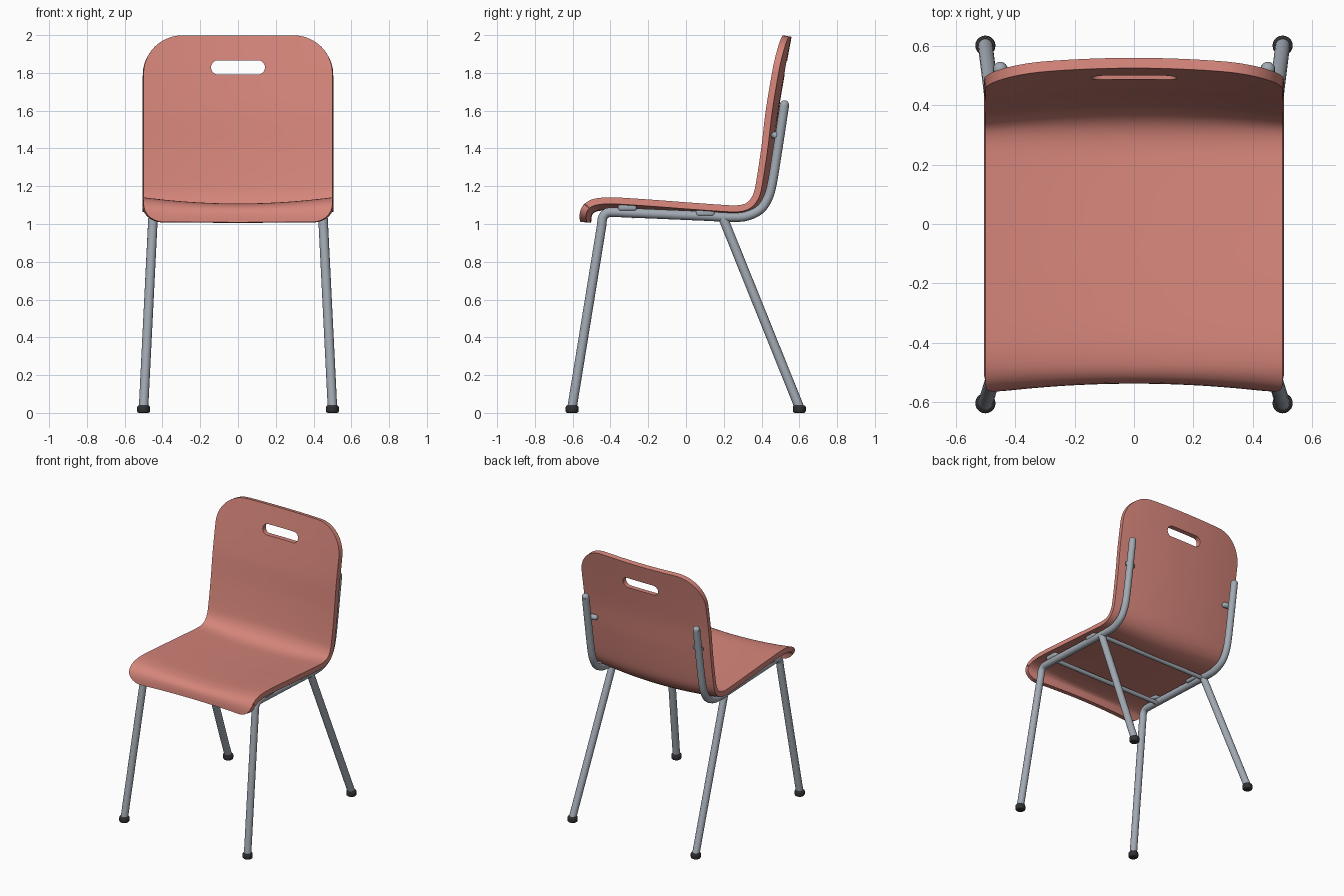
import bpy, bmesh, math
from mathutils import Vector

if "Cube" in bpy.data.objects:
    bpy.data.objects.remove(bpy.data.objects["Cube"])


def material(name, color):
    m = bpy.data.materials.new(name)
    m.diffuse_color = (*color, 1)
    m.use_nodes = True
    m.node_tree.nodes["Principled BSDF"].inputs["Base Color"].default_value = m.diffuse_color
    return m


CORAL = material("coral_plastic", (0.665, 0.235, 0.195))
STEEL = material("grey_steel", (0.36, 0.40, 0.45))
RUBBER = material("dark_rubber", (0.03, 0.03, 0.033))


def select(ob):
    bpy.ops.object.select_all(action='DESELECT')
    ob.select_set(True)
    bpy.context.view_layer.objects.active = ob


def mesh_object(name, bm, mat, smooth=40):
    me = bpy.data.meshes.new(name)
    bm.to_mesh(me)
    bm.free()
    me.materials.append(mat)
    ob = bpy.data.objects.new(name, me)
    bpy.context.collection.objects.link(ob)
    if smooth:
        select(ob)
        bpy.ops.object.shade_smooth_by_angle(angle=math.radians(smooth))
    return ob


def catmull(pts, n=8):
    """Smooth curve through the given points."""
    p = [2 * pts[0] - pts[1]] + pts + [2 * pts[-1] - pts[-2]]
    out = []
    for a, b, c, d in zip(p, p[1:], p[2:], p[3:]):
        for k in range(n):
            t = k / n
            out.append(0.5 * (2 * b + (c - a) * t + (2 * a - 5 * b + 4 * c - d) * t * t
                              + (3 * b - a - 3 * c + d) * t ** 3))
    return out + [pts[-1]]


def tube(name, pts, r, sides=16):
    """Round tube with flat caps swept along the points."""
    bm = bmesh.new()
    rings = []
    side = None
    for i, p in enumerate(pts):
        t = (pts[min(i + 1, len(pts) - 1)] - pts[max(i - 1, 0)]).normalized()
        if side is None:
            side = t.orthogonal()
        side = (side - t * side.dot(t)).normalized()
        up = t.cross(side)
        rings.append([bm.verts.new(p + r * (math.cos(a) * side + math.sin(a) * up))
                      for a in (2 * math.pi * k / sides for k in range(sides))])
    for a, b in zip(rings, rings[1:]):
        for k in range(sides):
            m = (k + 1) % sides
            bm.faces.new((a[k], a[m], b[m], b[k]))
    bm.faces.new(rings[0][::-1])
    bm.faces.new(rings[-1])
    return mesh_object(name, bm, STEEL)


def capsule(name, a, b, r):
    """Rounded-end rod: tube rings shrink towards both tips."""
    bm = bmesh.new()
    d = b - a
    bmesh.ops.create_uvsphere(bm, u_segments=16, v_segments=10, radius=r)
    for v in bm.verts:
        v.co.z += math.copysign(d.length / 2, v.co.z) if abs(v.co.z) > 1e-5 else 0
    rot = d.to_track_quat('Z', 'Y')
    for v in bm.verts:
        v.co = rot @ v.co + (a + b) / 2
    return mesh_object(name, bm, STEEL)


# Shell side profile (y, z), from front lip to top of the back
profile = catmull([Vector(p) for p in (
    (-0.57, 1.012), (-0.565, 1.055), (-0.548, 1.095), (-0.51, 1.125), (-0.46, 1.138),
    (-0.38, 1.141), (-0.2, 1.13), (0.0, 1.115), (0.2, 1.101), (0.27, 1.099),
    (0.318, 1.11), (0.348, 1.142), (0.367, 1.2), (0.398, 1.4), (0.422, 1.6),
    (0.455, 1.8), (0.473, 1.9), (0.492, 2.003))])
lengths = [0.0]
for a, b in zip(profile, profile[1:]):
    lengths.append(lengths[-1] + (b - a).length)
L = lengths[-1]


def at(s):
    s = min(max(s, 0), L)
    for i in range(len(profile) - 1):
        if s <= lengths[i + 1]:
            break
    return profile[i].lerp(profile[i + 1], (s - lengths[i]) / (lengths[i + 1] - lengths[i]))


def corner(x, r):
    """How far a rounded corner cuts in from the end at x."""
    e = max(0.0, abs(x) - (0.5 - r))
    return r - math.sqrt(max(0.0, r * r - e * e))


# Seat shell: profile swept across x, dished in the middle, corners rounded
R_FRONT, R_TOP, DISH, COLS, ROWS = 0.10, 0.21, 0.033, 32, 90
bm = bmesh.new()
grid = []
for i in range(COLS + 1):
    x = 0.5 * math.sin(math.pi / 2 * (2 * i / COLS - 1))
    column = []
    for j in range(ROWS + 1):
        s = L * j / ROWS
        if s < 0.12:
            s += corner(x, R_FRONT) * (1 - s / 0.12)
        elif s > L - 0.26:
            s -= corner(x, R_TOP) * (s - L + 0.26) / 0.26
        t = (at(s + 0.015) - at(s - 0.015)).normalized()
        p = at(s) - Vector((-t.y, t.x)) * DISH * (1 - (x / 0.5) ** 2)
        column.append(bm.verts.new((x, p.x, p.y)))
    grid.append(column)
for a, b in zip(grid, grid[1:]):
    for j in range(ROWS):
        bm.faces.new((a[j], b[j], b[j + 1], a[j + 1]))
shell = mesh_object("seat_shell", bm, CORAL, 0)
mod = shell.modifiers.new("thickness", 'SOLIDIFY')
mod.thickness, mod.offset = 0.035, -1

# Handle slot cut through the back
bm = bmesh.new()
HW, HR, HZ = 0.143, 0.038, 1.829
ring = []
for k in range(24):
    a = 2 * math.pi * (k + 0.5) / 24
    ring.append(bm.verts.new((math.copysign(HW - HR, math.cos(a)) + HR * math.cos(a),
                              0.3, HZ + HR * math.sin(a))))
face = bm.faces.new(ring)
ext = bmesh.ops.extrude_face_region(bm, geom=[face])
for v in ext["geom"]:
    if isinstance(v, bmesh.types.BMVert):
        v.co.y = 0.8
bmesh.ops.recalc_face_normals(bm, faces=bm.faces)
cutter = mesh_object("slot_cutter", bm, CORAL, 0)
cutter.hide_render = True
cut = shell.modifiers.new("slot", 'BOOLEAN')
cut.object, cut.operation, cut.solver = cutter, 'DIFFERENCE', 'EXACT'
select(shell)
bpy.ops.object.modifier_apply(modifier="thickness")
bpy.ops.object.modifier_apply(modifier="slot")
bpy.data.objects.remove(cutter)
bpy.ops.object.shade_smooth_by_angle(angle=math.radians(40))

# Frame, mirrored left and right
for sx, tag in ((-1, "left"), (1, "right")):
    def V(x, y, z):
        return Vector((sx * x, y, z))

    # Front leg, bent into the seat rail and up behind the back
    bend = catmull([V(0.452, -0.447, 0.99), V(0.45, -0.44, 1.035), V(0.45, -0.415, 1.06),
                    V(0.45, -0.37, 1.062)], 5)
    rise = catmull([V(0.45, 0.1, 1.042), V(0.45, 0.24, 1.036), V(0.45, 0.32, 1.042),
                    V(0.45, 0.39, 1.075), V(0.45, 0.43, 1.13), V(0.45, 0.455, 1.21),
                    V(0.45, 0.486, 1.4), V(0.45, 0.521, 1.63)], 5)
    tube("frame_" + tag, [V(0.5, -0.603, 0.03)] + bend + rise, 0.025)
    capsule("frame_tip_" + tag, V(0.45, 0.515, 1.59), V(0.45, 0.521, 1.63), 0.0249)
    # Rear leg
    tube("rear_leg_" + tag, [V(0.5, 0.6, 0.03), V(0.45, 0.195, 1.035)], 0.025)
    # Clips holding the seat, and the pin holding the back
    for y, z, where in ((-0.31, 1.088, "front"), (0.102, 1.06, "rear")):
        bm = bmesh.new()
        bmesh.ops.create_cube(bm, size=1)
        for v in bm.verts:
            v.co = V(0.443, y, z) + Vector((v.co.x * 0.07, v.co.y * 0.098, v.co.z * 0.036))
        bmesh.ops.bevel(bm, geom=bm.edges[:], offset=0.012, segments=3,
                        profile=0.5, affect='EDGES')
        mesh_object(f"seat_clip_{where}_{tag}", bm, STEEL)
    capsule("back_pin_" + tag, V(0.41, 0.468, 1.47), V(0.45, 0.475, 1.47), 0.02)
    # Rubber feet
    for y, where in ((-0.603, "front"), (0.6, "rear")):
        bm = bmesh.new()
        bmesh.ops.create_cone(bm, cap_ends=True, segments=20, radius1=0.034,
                              radius2=0.034, depth=0.04)
        rims = [e for e in bm.edges if abs(e.verts[0].co.z - e.verts[1].co.z) < 1e-4]
        bmesh.ops.bevel(bm, geom=rims, offset=0.01, segments=3, profile=0.5, affect='EDGES')
        bmesh.ops.translate(bm, verts=bm.verts, vec=V(0.5, y, 0.02))
        mesh_object(f"foot_{where}_{tag}", bm, RUBBER)

# Crossbars under the seat
for y, z, where in ((-0.28, 1.045, "front"), (0.195, 1.03, "rear")):
    tube("crossbar_" + where, [Vector((-0.45, y, z)), Vector((0.45, y, z))], 0.015)
